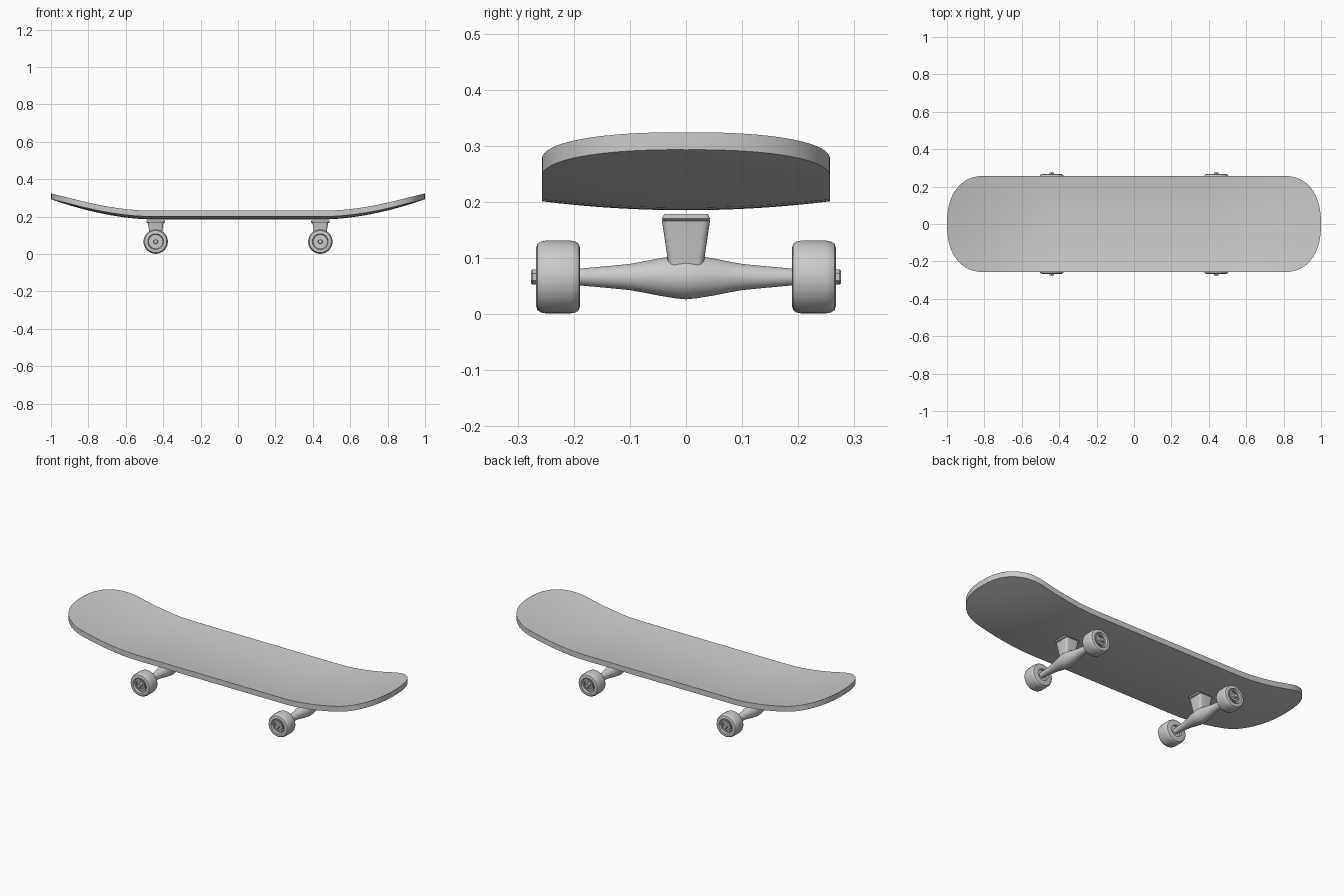
import bpy, bmesh, math
from mathutils import Matrix, Vector

if "Cube" in bpy.data.objects:
    bpy.data.objects.remove(bpy.data.objects["Cube"])

grey = bpy.data.materials.new("plain grey")
grey.use_nodes = True
grey.diffuse_color = (0.6, 0.6, 0.6, 1)
grey.node_tree.nodes["Principled BSDF"].inputs["Base Color"].default_value = (0.6, 0.6, 0.6, 1)


def finish(name, bm, angle=35):
    bmesh.ops.recalc_face_normals(bm, faces=bm.faces)
    mesh = bpy.data.meshes.new(name)
    bm.to_mesh(mesh)
    bm.free()
    obj = bpy.data.objects.new(name, mesh)
    bpy.context.collection.objects.link(obj)
    mesh.materials.append(grey)
    bpy.ops.object.select_all(action='DESELECT')
    obj.select_set(True)
    bpy.context.view_layer.objects.active = obj
    bpy.ops.object.shade_smooth_by_angle(angle=math.radians(angle))
    return obj


def bridge(bm, loops, caps=True):
    """Skin a list of equal closed loops of points."""
    rings = [[bm.verts.new(p) for p in loop] for loop in loops]
    n = len(rings[0])
    for a, b in zip(rings, rings[1:]):
        for i in range(n):
            j = (i + 1) % n
            bm.faces.new((a[i], a[j], b[j], b[i]))
    if caps:
        bm.faces.new(rings[0])
        bm.faces.new(rings[-1])


def lathe(name, profile, x, z, side=1, steps=40, angle=35):
    """Turn (radius, y) pairs around an axle parallel to y."""
    bm = bmesh.new()
    turns = [2 * math.pi * (i + 0.5) / steps for i in range(steps)]
    bridge(bm, [[(x + r * math.cos(t), side * y, z + r * math.sin(t)) for t in turns]
                for r, y in profile])
    return finish(name, bm, angle)


# Deck: grid strips across the width, kicked up at both ends and dished in the middle
HALF_W, END, POWER, THICK = 0.257, 0.2, 2.3, 0.031


def half_width(x):
    t = max(0, (abs(x) - (1 - END)) / END)
    return HALF_W * max(0, 1 - t ** POWER) ** (1 / POWER)


def deck_height(x, y):
    t = max(0, (abs(x) - 0.46) / 0.54)
    return 0.185 + 0.108 * t ** 1.75 + 0.016 * (y / HALF_W) ** 2 * (1 - 0.5 * t)


def deck_point(x, v, lift):
    y = v * half_width(x)
    return (x, y, deck_height(x, y) + lift)


flat = [0.8 * i / 16 for i in range(16)]
ends = [1 - END + END * math.sin(math.pi / 2 * i / 16) ** (2 / POWER) for i in range(16)] + [0.9995]
right = flat + ends
xs = [-x for x in reversed(right[1:])] + right
across = [i / 8 for i in range(-8, 9)]
bm = bmesh.new()
loops = [[deck_point(x, v, THICK) for v in across]
         + [deck_point(x, v, 0) for v in reversed(across)] for x in xs]
bridge(bm, loops, caps=False)
for x in (xs[0], xs[-1]):
    top = [bm.verts.new(deck_point(x, v, THICK)) for v in across]
    low = [bm.verts.new(deck_point(x, v, 0)) for v in across]
    for i in range(len(across) - 1):
        bm.faces.new((top[i], top[i + 1], low[i + 1], low[i]))
bmesh.ops.remove_doubles(bm, verts=bm.verts, dist=0.00001)
finish("deck", bm, 40)


def rounded_rect(x, hx, hy, z, r, seg=4):
    loop = []
    for k, (sx, sy) in enumerate(((1, 1), (-1, 1), (-1, -1), (1, -1))):
        for i in range(seg + 1):
            t = math.pi / 2 * (k + i / seg)
            loop.append((x + sx * (hx - r) + r * math.cos(t),
                         sy * (hy - r) + r * math.sin(t), z))
    return loop


AXLE_Z = 0.066
hanger_half = [(0.04, 0), (0.038, 0.02), (0.033, 0.05), (0.027, 0.08), (0.0235, 0.1),
               (0.0195, 0.14), (0.015, 0.19), (0.015, 0.2)]
hanger = [(r, -y) for r, y in reversed(hanger_half[1:])] + hanger_half
# Wheel: rounded tread, dished outer face with a hub and bearing rings
wheel = [(0.03, 0.2), (0.032, 0.189), (0.052, 0.189), (0.059, 0.191), (0.063, 0.196),
         (0.065, 0.205), (0.065, 0.25), (0.063, 0.259), (0.059, 0.265), (0.052, 0.267),
         (0.042, 0.267), (0.038, 0.257), (0.034, 0.257), (0.034, 0.261), (0.029, 0.261),
         (0.029, 0.254), (0.022, 0.254), (0.022, 0.260), (0.016, 0.260)]

for end, x in (("rear", -0.44), ("front", 0.44)):
    # Mounting plate and tapering post
    bm = bmesh.new()
    bridge(bm, [rounded_rect(x, hx, hy, z, 0.008) for hx, hy, z in
                ((0.046, 0.04, 0.166), (0.05, 0.043, 0.170), (0.05, 0.039, 0.178))])
    finish(end + "_mounting_plate", bm)
    bm = bmesh.new()
    bridge(bm, [rounded_rect(x, hx, hy, z, 0.012) for hx, hy, z in
                ((0.03, 0.03, 0.075), (0.032, 0.033, 0.1), (0.042, 0.043, 0.168))])
    finish(end + "_post", bm)
    lathe(end + "_hanger", hanger, x, AXLE_Z, 1, 32, 50)
    for label, side in (("left", 1), ("right", -1)):
        tag = f"{end}_{label}_"
        lathe(tag + "wheel", wheel, x, AXLE_Z, side, 48)
        lathe(tag + "axle_nut", [(0.013, 0.255), (0.013, 0.274), (0.011, 0.276)],
              x, AXLE_Z, side, 6, 20)
